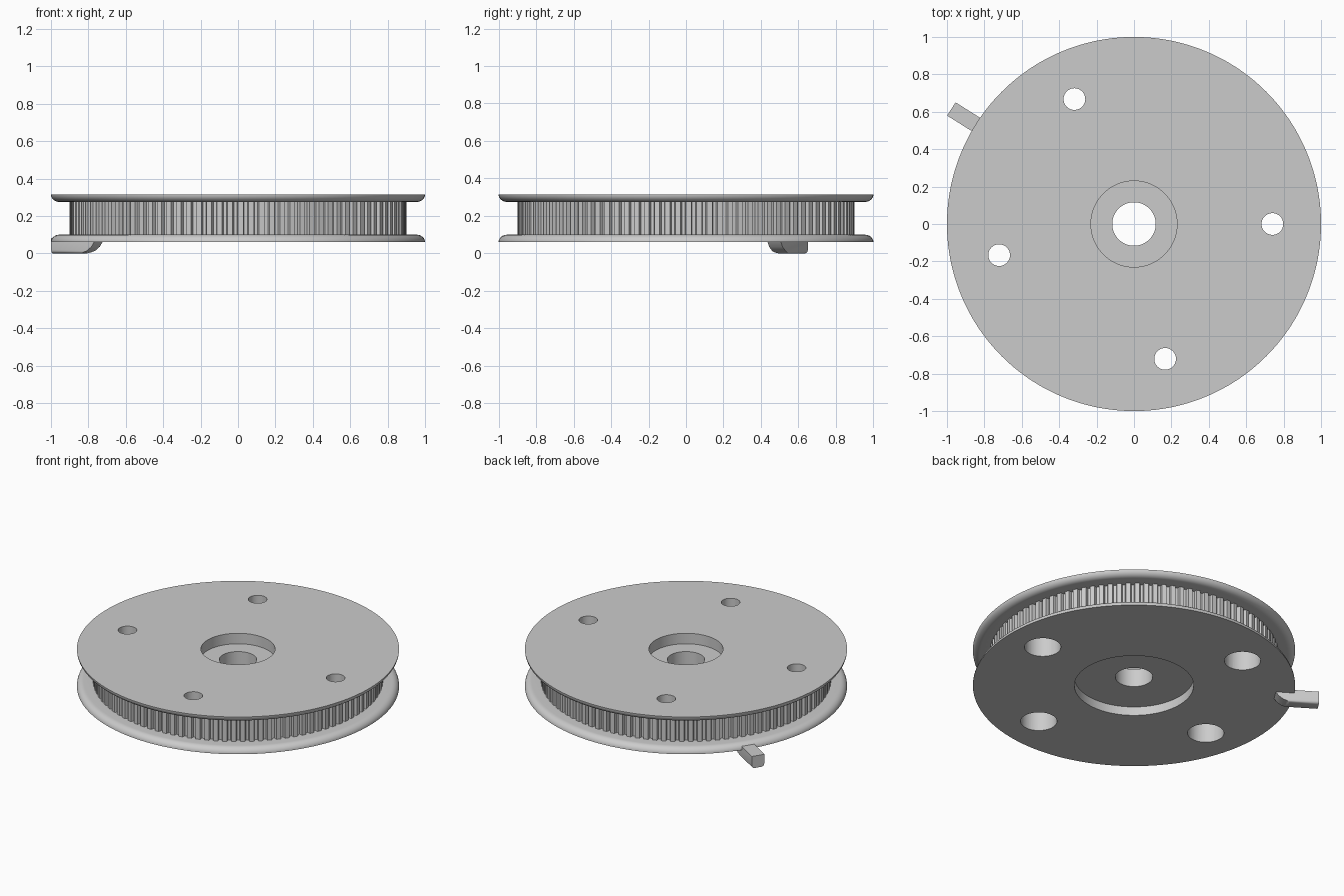
import bpy
import bmesh
from math import sin, cos, pi, radians, tau
from mathutils import Matrix, Vector

if "Cube" in bpy.data.objects:
    bpy.data.objects.remove(bpy.data.objects["Cube"], do_unlink=True)

TEETH = 100
TOOTH_R, GROOVE_R = 0.9, 0.878
# one tooth: (fraction of the pitch, radius)
TOOTH = [(0.0, TOOTH_R), (0.5, TOOTH_R), (0.6, GROOVE_R), (0.9, GROOVE_R)]

grey = bpy.data.materials.new("plain grey")
grey.use_nodes = True
colour = (0.6, 0.6, 0.6, 1)
grey.diffuse_color = colour
grey.node_tree.nodes["Principled BSDF"].inputs["Base Color"].default_value = colour


def finish(bm, name):
    bmesh.ops.recalc_face_normals(bm, faces=bm.faces)
    mesh = bpy.data.meshes.new(name)
    bm.to_mesh(mesh)
    bm.free()
    mesh.materials.append(grey)
    obj = bpy.data.objects.new(name, mesh)
    bpy.context.collection.objects.link(obj)
    return obj


def activate(obj):
    bpy.ops.object.select_all(action='DESELECT')
    obj.select_set(True)
    bpy.context.view_layer.objects.active = obj


# pulley wheel: a closed cross-section carried round the axis, toothed between flanges
def flange_edge(z_outer, z_inner, steps=8):
    """Quarter-round rim from the sharp outer edge to the inner face."""
    return [(0.955 + 0.045 * cos(a), z_outer + (z_inner - z_outer) * sin(a))
            for a in (i * pi / 2 / steps for i in range(steps + 1))]


BORE, RECESS_TOP, RECESS_LOW = 0.116, 0.23, 0.37
profile = [(BORE, 0.12), (RECESS_LOW, 0.12), (RECESS_LOW, 0.06)]
profile += flange_edge(0.06, 0.1)
profile += [(None, 0.1), (None, 0.275)]          # None marks the toothed rings
profile += flange_edge(0.315, 0.275)[::-1]
profile += [(RECESS_TOP, 0.315), (RECESS_TOP, 0.243), (BORE, 0.243)]

bm = bmesh.new()
rings = []
for r, z in profile:
    ring = []
    for t in range(TEETH):
        for frac, tooth_r in TOOTH:
            a = tau * (t + frac) / TEETH
            rad = tooth_r if r is None else r
            ring.append(bm.verts.new((rad * cos(a), rad * sin(a), z)))
    rings.append(ring)
for i, ring in enumerate(rings):
    nxt = rings[(i + 1) % len(rings)]
    for j in range(len(ring)):
        k = (j + 1) % len(ring)
        bm.faces.new((ring[j], ring[k], nxt[k], nxt[j]))
wheel = finish(bm, "pulley_wheel")

# bolt holes: narrow through the top, wide counterbore from below
for angle in (0, 115.5, 193, 283):
    centre = Vector((0.74 * cos(radians(angle)), 0.74 * sin(radians(angle)), 0))
    for radius, low, high in ((0.058, 0.2, 0.4), (0.113, 0, 0.25)):
        bm = bmesh.new()
        bmesh.ops.create_cone(
            bm, cap_ends=True, segments=48, radius1=radius, radius2=radius, depth=high - low,
            matrix=Matrix.Translation(centre + Vector((0, 0, (low + high) / 2))))
        cutter = finish(bm, "hole_cutter")
        cutter.hide_render = True
        activate(wheel)
        cut = wheel.modifiers.new("bolt_hole", 'BOOLEAN')
        cut.operation = 'DIFFERENCE'
        cut.solver = 'EXACT'
        cut.object = cutter
        bpy.ops.object.modifier_apply(modifier=cut.name)
        bpy.data.objects.remove(cutter, do_unlink=True)

activate(wheel)
bpy.ops.object.shade_smooth_by_angle(angle=radians(25))

# index lever: a small curved tab under the rim, pointing outwards
side = [(0.88, 0.065), (0.9, 0.035), (0.93, 0.013), (0.97, 0.0),
        (1.154, 0.0), (1.154, 0.082), (0.97, 0.082), (0.95, 0.065)]
half = 0.042
bm = bmesh.new()
face = bm.faces.new([bm.verts.new((x, -half, z)) for x, z in side])
grown = bmesh.ops.extrude_face_region(bm, geom=[face])
moved = [v for v in grown["geom"] if isinstance(v, bmesh.types.BMVert)]
bmesh.ops.translate(bm, verts=moved, vec=(0, 2 * half, 0))
# soften the two long lower edges
low_edges = [e for e in bm.edges if all(v.co.z < 0.001 for v in e.verts)
             and abs(e.verts[0].co.y - e.verts[1].co.y) < 0.001]
bmesh.ops.bevel(bm, geom=low_edges, offset=0.018, segments=3, profile=0.5, affect='EDGES')
bmesh.ops.rotate(bm, verts=bm.verts, cent=(0, 0, 0),
                 matrix=Matrix.Rotation(radians(147.8), 3, 'Z'))
lever = finish(bm, "index_lever")
activate(lever)
bpy.ops.object.shade_smooth_by_angle(angle=radians(35))
